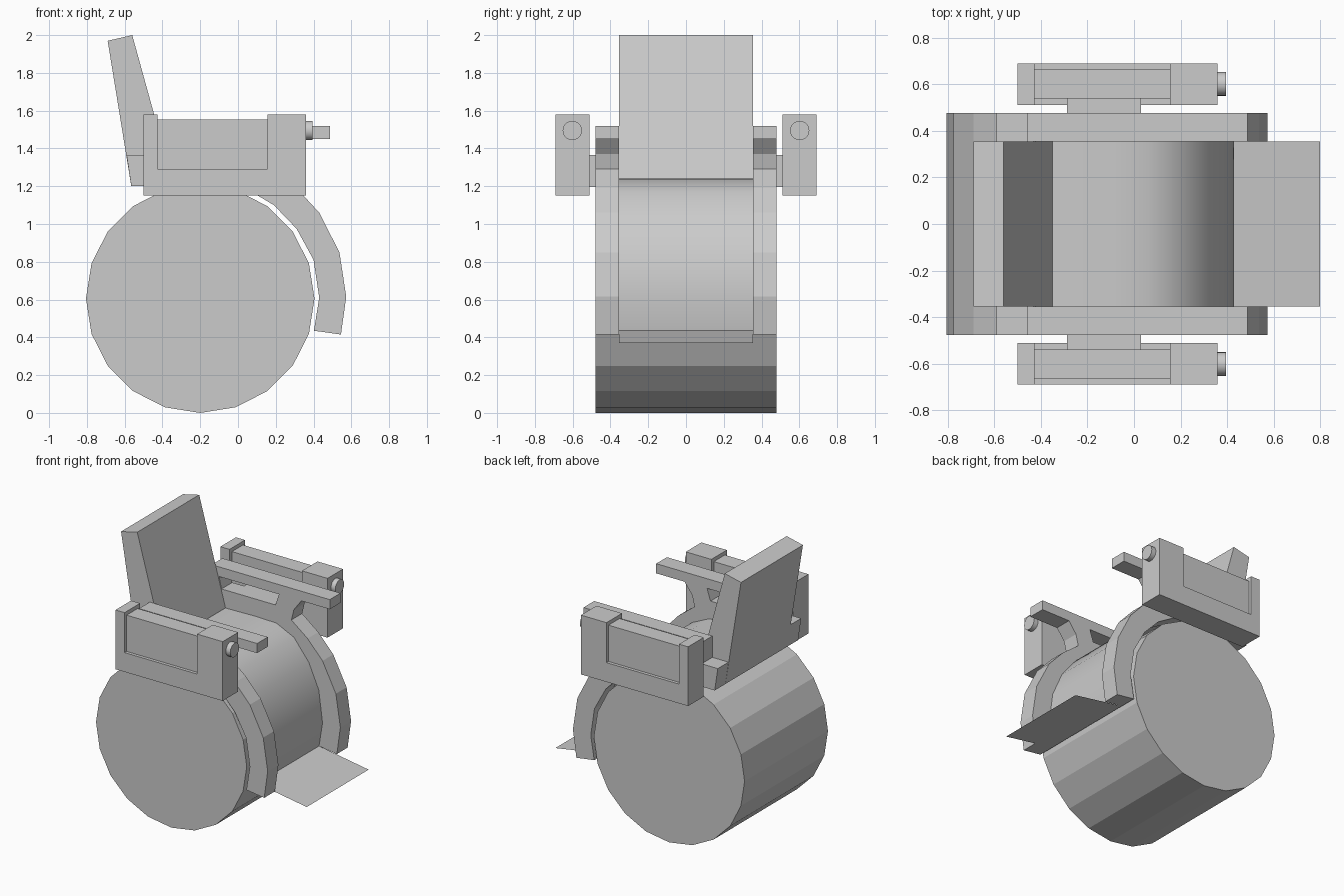
import bpy, bmesh
from math import cos, sin, radians, pi
from mathutils import Matrix

if "Cube" in bpy.data.objects:
    bpy.data.objects.remove(bpy.data.objects["Cube"])

CX, CZ = -0.2, 0.605  # wheel hub


def finish(name, bm):
    bmesh.ops.recalc_face_normals(bm, faces=bm.faces)
    me = bpy.data.meshes.new(name)
    bm.to_mesh(me)
    bm.free()
    ob = bpy.data.objects.new(name, me)
    bpy.context.collection.objects.link(ob)
    return ob


def prism(name, pts, y0, y1):
    """Extrude an x-z profile along y."""
    bm = bmesh.new()
    f = bm.faces.new([bm.verts.new((x, y0, z)) for x, z in pts])
    ext = bmesh.ops.extrude_face_region(bm, geom=[f])
    verts = [v for v in ext["geom"] if isinstance(v, bmesh.types.BMVert)]
    bmesh.ops.translate(bm, verts=verts, vec=(0, y1 - y0, 0))
    return finish(name, bm)


def box(name, x0, x1, y0, y1, z0, z1):
    return prism(name, [(x0, z0), (x1, z0), (x1, z1), (x0, z1)], y0, y1)


def sheet(name, pts, y, smooth):
    """Thin strip following an x-z path across the width."""
    bm = bmesh.new()
    rows = [[bm.verts.new((x, s * y, z)) for s in (-1, 1)] for x, z in pts]
    for a, b in zip(rows, rows[1:]):
        bm.faces.new((a[0], b[0], b[1], a[1])).smooth = smooth
    return finish(name, bm)


# drum wheel, 20 flat sides
prism("drum_wheel", [(CX + 0.605 * cos(i * pi / 10), CZ + 0.605 * sin(i * pi / 10))
                     for i in range(20)], -0.478, 0.478)

# seat back
prism("seat_back", [(-0.69, 1.97), (-0.56, 2.0), (-0.35, 1.24), (-0.35, 1.2), (-0.565, 1.2)],
      -0.355, 0.355)

# seat and leg panel, with the sloping foot plate
sheet("seat_panel", [(-0.36, 1.235), (-0.1, 1.24), (0.06, 1.235), (0.2, 1.17), (0.32, 1.02),
                     (0.4, 0.84), (0.43, 0.61), (0.402, 0.435)], 0.357, True)
sheet("foot_plate", [(0.402, 0.435), (0.8, 0.37)], 0.355, False)

for s, side in ((-1, "right"), (1, "left")):
    y0, y1 = s * 0.355, s * 0.478

    # side panel sweeping down into the front fender
    prism("side_panel_" + side, [
        (-0.565, 1.2), (-0.59, 1.365), (0.08, 1.365), (0.18, 1.29), (0.31, 1.19),
        (0.43, 1.06), (0.537, 0.85), (0.573, 0.615), (0.545, 0.415), (0.402, 0.435),
        (0.43, 0.61), (0.40, 0.81), (0.31, 0.975), (0.19, 1.10), (0.08, 1.165),
        (-0.05, 1.215), (-0.2, 1.235), (-0.4, 1.2)], y0, y1)

    # armrest with its front and rear struts, leaving a slot below
    box("armrest_" + side, -0.46, 0.488, y0, y1, 1.45, 1.52)
    prism("front_strut_" + side, [(0.08, 1.45), (0.05, 1.36), (0.08, 1.28), (0.18, 1.29),
                                  (0.2, 1.37), (0.26, 1.45)], y0, y1)
    prism("rear_strut_" + side, [(-0.46, 1.45), (-0.46, 1.36), (-0.38, 1.36), (-0.4, 1.45)],
          y0, y1)

    # side pod: base, end blocks and recessed middle
    box("pod_base_" + side, -0.5, 0.36, s * 0.512, s * 0.69, 1.15, 1.29)
    box("pod_rear_" + side, -0.5, -0.427, s * 0.512, s * 0.69, 1.29, 1.58)
    box("pod_front_" + side, 0.155, 0.36, s * 0.512, s * 0.69, 1.29, 1.58)
    box("pod_middle_" + side, -0.427, 0.155, s * 0.54, s * 0.667, 1.29, 1.553)
    box("pod_bracket_" + side, -0.287, 0.03, s * 0.47, s * 0.54, 1.197, 1.365)

    # round nozzle on the pod front
    bm = bmesh.new()
    bmesh.ops.create_cone(bm, cap_ends=True, segments=24, radius1=0.051, radius2=0.051,
                          depth=0.045,
                          matrix=Matrix.Translation((0.3725, s * 0.602, 1.495))
                          @ Matrix.Rotation(radians(90), 4, "Y"))
    for f in bm.faces:
        f.smooth = len(f.verts) == 4
    for e in bm.edges:
        e.smooth = all(len(f.verts) == 4 for f in e.link_faces)
    finish("pod_nozzle_" + side, bm)
